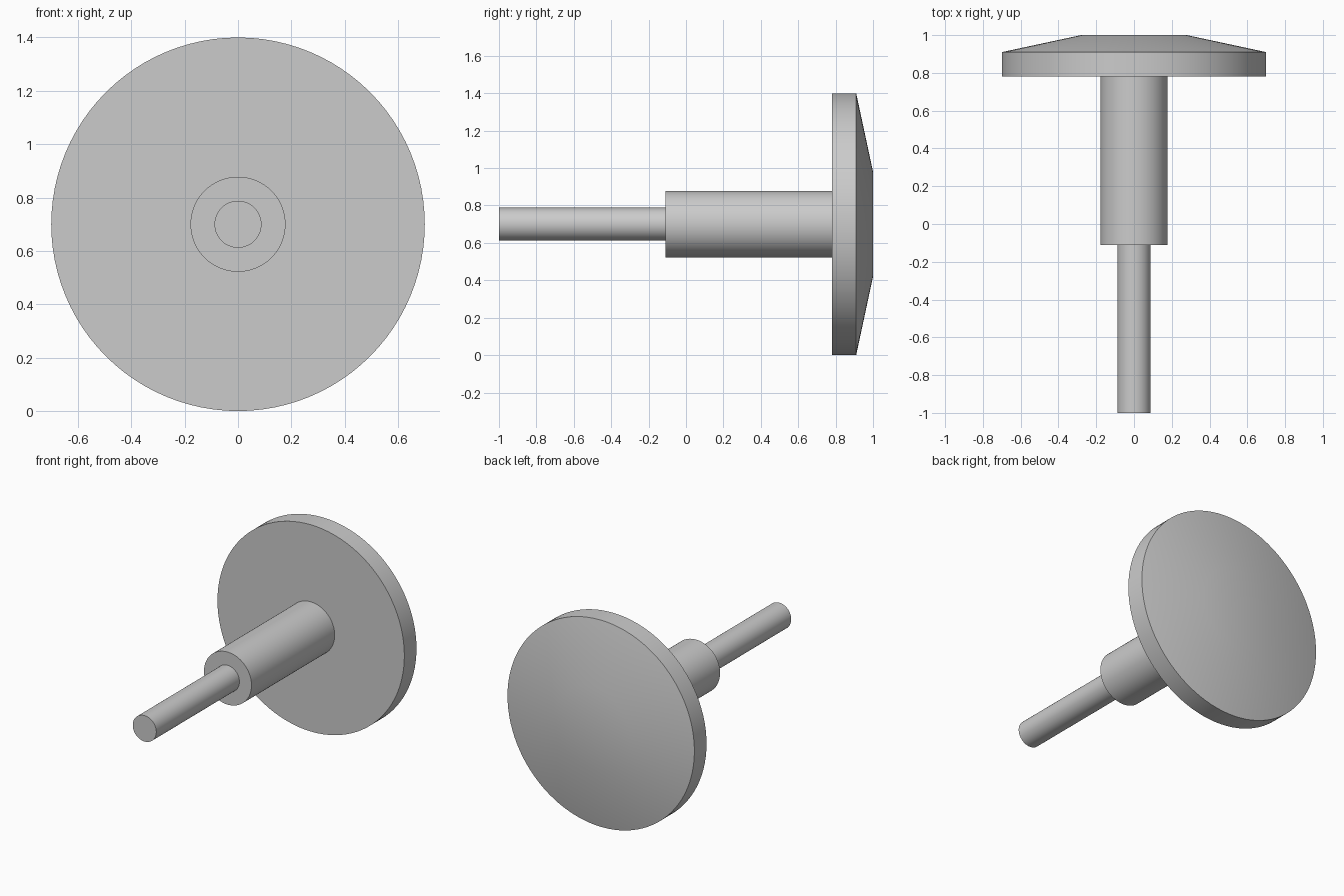
import bpy
import math

cube = bpy.data.objects.get("Cube")
if cube:
    bpy.data.objects.remove(cube, do_unlink=True)

AXIS_Z = 0.70

grey = bpy.data.materials.new("plain_grey")
grey.use_nodes = True
colour = (0.6, 0.6, 0.6, 1)
grey.diffuse_color = colour
grey.node_tree.nodes["Principled BSDF"].inputs["Base Color"].default_value = colour


def round_part(name, y_front, y_back, r_front, r_back):
    """Round section lying along y, smooth with sharp rims."""
    bpy.ops.mesh.primitive_cone_add(
        vertices=96, radius1=r_back, radius2=r_front, depth=y_back - y_front,
        location=(0, (y_front + y_back) / 2, AXIS_Z),
        rotation=(math.pi / 2, 0, 0))
    part = bpy.context.object
    part.name = name
    part.data.materials.append(grey)
    bpy.ops.object.shade_smooth_by_angle(angle=math.radians(30))
    return part


# Thin pin, thicker sleeve, and the disc rim
round_part("pin", -1.0, -0.11, 0.088, 0.088)
round_part("sleeve", -0.11, 0.78, 0.178, 0.178)
round_part("disc_rim", 0.78, 0.91, 0.70, 0.70)
# Shallow tapered back of the disc, ending in a small flat
round_part("disc_back", 0.91, 1.0, 0.70, 0.28)
